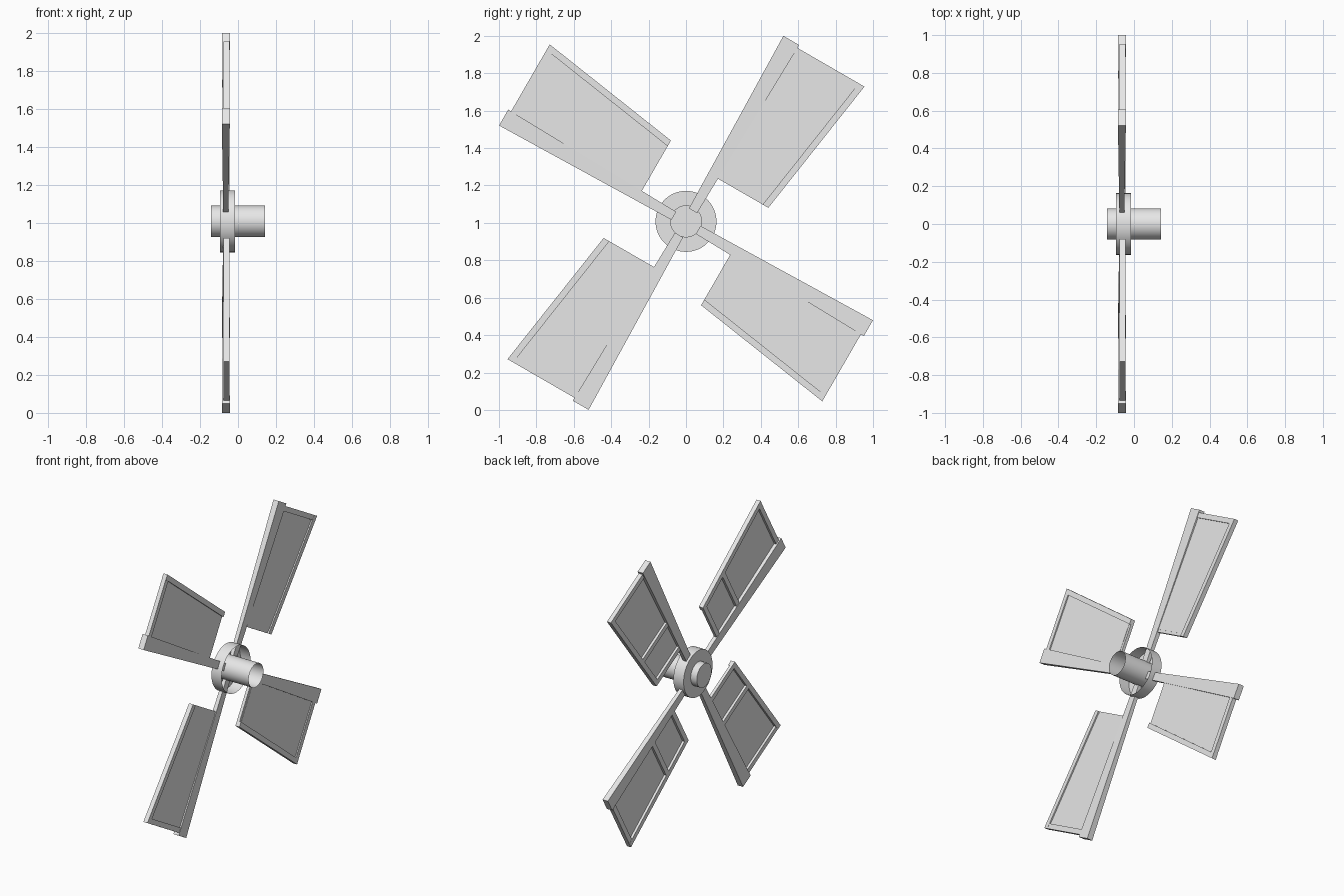
import bpy, bmesh, math

cube = bpy.data.objects.get("Cube")
if cube:
    bpy.data.objects.remove(cube, do_unlink=True)

grey = bpy.data.materials.new("light_grey")
grey.use_nodes = True
grey.diffuse_color = (0.8, 0.8, 0.8, 1)
grey.node_tree.nodes["Principled BSDF"].inputs["Base Color"].default_value = (0.8, 0.8, 0.8, 1)


def finish(name, bm):
    bmesh.ops.recalc_face_normals(bm, faces=bm.faces)
    mesh = bpy.data.meshes.new(name)
    bm.to_mesh(mesh)
    bm.free()
    mesh.materials.append(grey)
    obj = bpy.data.objects.new(name, mesh)
    bpy.context.collection.objects.link(obj)
    return obj


def beam(name, start, end, angle):
    """Tapered beam along the blade; each end is (distance, side0, side1, x0, x1)."""
    bm = bmesh.new()
    rings = []
    for u, v0, v1, x0, x1 in (start, end):
        rings.append([bm.verts.new(p) for p in
                      ((x0, u, -v0), (x1, u, -v0), (x1, u, -v1), (x0, u, -v1))])
    a, b = rings
    bm.faces.new(a)
    bm.faces.new(b)
    for i in range(4):
        j = (i + 1) % 4
        bm.faces.new((a[i], a[j], b[j], b[i]))
    obj = finish(name, bm)
    obj.location.z = 1
    obj.rotation_euler.x = angle
    return obj


def lathe(name, profile, centre_z, sides=48):
    """Spin (x, radius) points around the x axis, leaving the ends open."""
    bm = bmesh.new()
    verts = [bm.verts.new((x, 0, r)) for x, r in profile]
    edges = [bm.edges.new(pair) for pair in zip(verts, verts[1:])]
    bmesh.ops.spin(bm, geom=verts + edges, cent=(0, 0, 0), axis=(1, 0, 0),
                   angle=math.tau, steps=sides, use_merge=True)
    bmesh.ops.remove_doubles(bm, verts=bm.verts, dist=0.0001)
    obj = finish(name, bm)
    obj.location.z = centre_z
    bpy.ops.object.select_all(action='DESELECT')
    obj.select_set(True)
    bpy.context.view_layer.objects.active = obj
    bpy.ops.object.shade_smooth_by_angle(angle=math.radians(35))
    return obj


# Hub: capped boss, backing disc with an open rim, and hollow axle
HUB_Z, AXLE_R, RIM_R = 1.008, 0.083, 0.163
DISC_X = -0.095
lathe("hub_rim", [(-0.143, 0), (-0.143, AXLE_R), (DISC_X, AXLE_R),
                  (DISC_X, RIM_R), (-0.015, RIM_R)], HUB_Z)
lathe("axle_tube", [(DISC_X, AXLE_R), (0.142, AXLE_R)], HUB_Z)

# Sail outline
INNER, OUTER, BAR = 0.29, 1.108, 0.035
FRAME = (-0.077, -0.045)
PANEL = (-0.060, -0.054)


def far(u):
    return 0.341 + (u - INNER) * 0.148


# Four blades, each a tapered stock carrying a framed panel
for n in range(4):
    angle = math.radians(60 + 90 * n)
    tag = f"_{n + 1}"
    beam("stock" + tag, (0.075, -0.025, 0.025, -0.077, -0.052),
         (1.126, -0.049, 0.049, -0.085, -0.043), angle)
    beam("sail_panel" + tag, (INNER + 0.018, 0, far(INNER) - 0.01, *PANEL),
         (OUTER - 0.01, 0, far(OUTER) - 0.01, *PANEL), angle)
    beam("edge_bar" + tag, (INNER, far(INNER) - BAR, far(INNER), *FRAME),
         (OUTER, far(OUTER) - BAR, far(OUTER), *FRAME), angle)
    # Cross bars: inner end, middle (behind the panel only), outer end
    for name, u, xs in (("inner_bar", INNER, (-0.077, -0.056)),
                        ("middle_bar", 0.55, (-0.077, -0.056)),
                        ("outer_bar", OUTER - BAR, (-0.076, -0.046))):
        beam(name + tag, (u, 0.01, far(u) - 0.005, *xs),
             (u + BAR, 0.01, far(u + BAR) - 0.005, *xs), angle)
